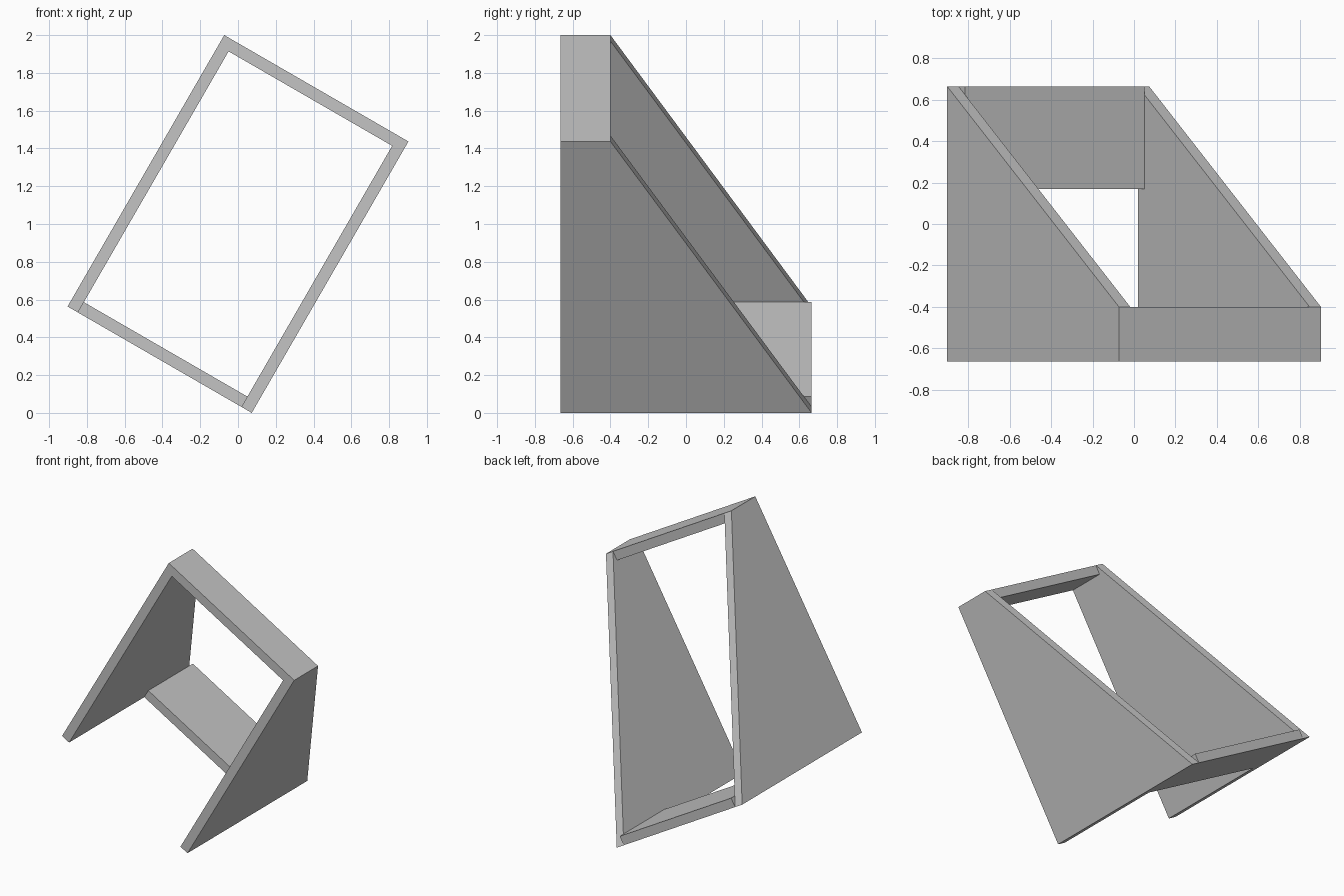
import bpy, math
from mathutils import Matrix

if "Cube" in bpy.data.objects:
    bpy.data.objects.remove(bpy.data.objects["Cube"])

WIDTH, HEIGHT, THICK = 1.126, 1.659, 0.063
FRONT, BACK = -0.665, 0.665
TOP_BACK = -0.4      # rear edge of the top board
BASE_FRONT = 0.17    # front edge of the base board
HALF = WIDTH / 2

grey = bpy.data.materials.new("plain_grey")
grey.use_nodes = True
grey.diffuse_color = (0.55, 0.55, 0.55, 1)
grey.node_tree.nodes["Principled BSDF"].inputs["Base Color"].default_value = grey.diffuse_color

# The whole frame leans sideways about its centre
LEAN = (Matrix.Translation((0, 0, 1)) @ Matrix.Rotation(math.radians(30), 4, 'Y')
        @ Matrix.Translation((0, 0, -HEIGHT / 2)))


def board(name, x0, x1, profile):
    """Extrude a (y, z) outline, anticlockwise seen from +x, between x0 and x1."""
    n = len(profile)
    verts = [(x, y, z) for x in (x0, x1) for y, z in profile]
    faces = [list(range(n))[::-1], list(range(n, 2 * n))]
    faces += [[i, (i + 1) % n, (i + 1) % n + n, i + n] for i in range(n)]
    mesh = bpy.data.meshes.new(name)
    mesh.from_pydata(verts, [], faces)
    mesh.materials.append(grey)
    obj = bpy.data.objects.new(name, mesh)
    bpy.context.collection.objects.link(obj)
    obj.matrix_world = LEAN


def rect(y0, y1, z0, z1):
    return [(y0, z0), (y1, z0), (y1, z1), (y0, z1)]


# Side panels with a sloping rear edge
side = [(FRONT, 0), (BACK, 0), (TOP_BACK, HEIGHT), (FRONT, HEIGHT)]
board("left_side_panel", HALF - THICK, HALF, side)
board("right_side_panel", -HALF, THICK - HALF, side)

# Cross boards between the panels
board("top_board", THICK - HALF, HALF - THICK, rect(FRONT, TOP_BACK, HEIGHT - THICK, HEIGHT))
board("base_board", THICK - HALF, HALF - THICK, rect(BASE_FRONT, BACK, 0, THICK))
